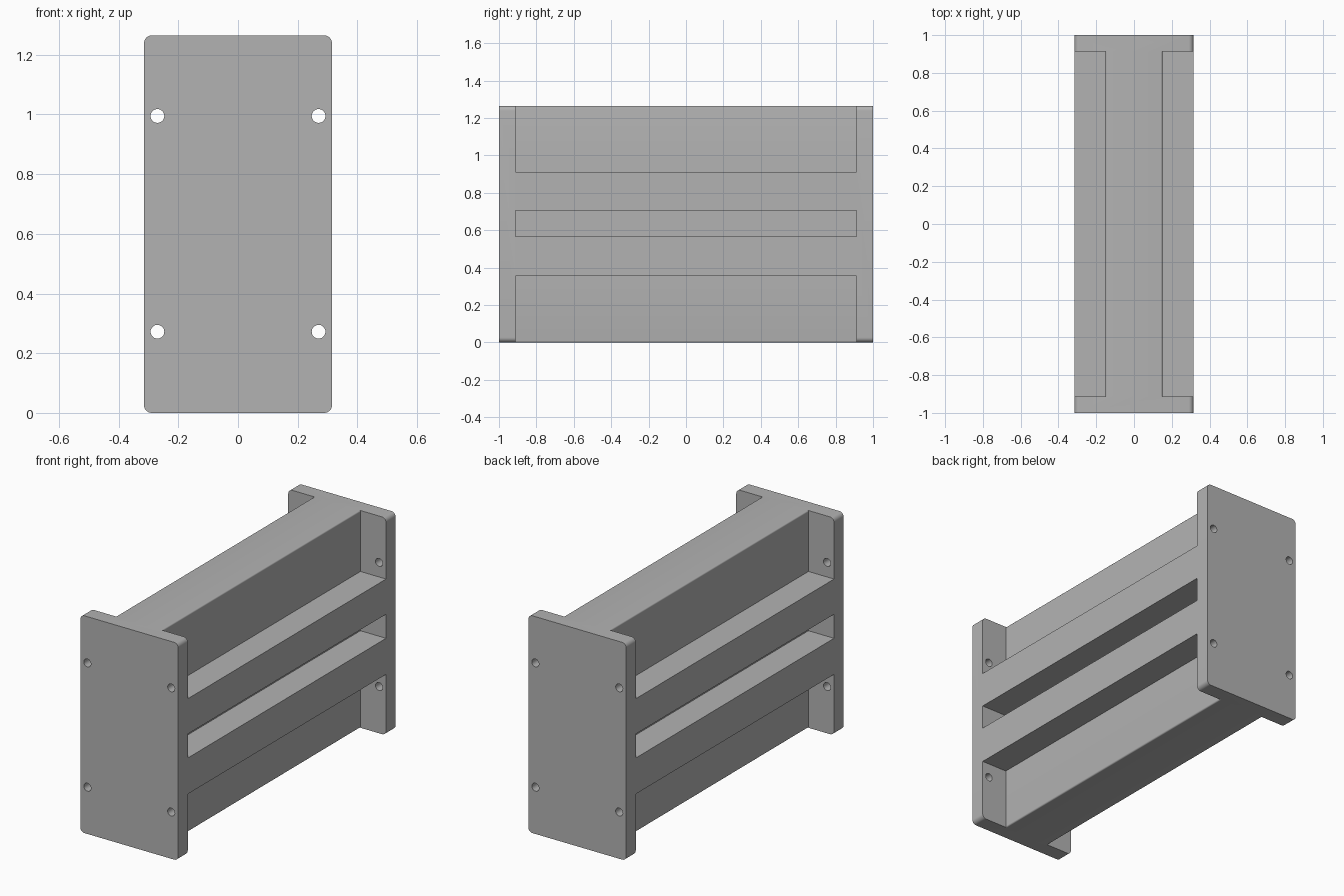
import bpy
from math import sin, cos, pi

default = bpy.data.objects.get("Cube")
if default:
    bpy.data.objects.remove(default, do_unlink=True)

HALF_W, HEIGHT, HALF_L = 0.315, 1.265, 1.0
CORE, POCKET_L = 0.15, 0.912           # half width of the web, half length of pockets
LOW_RAIL, HIGH_RAIL = (0.36, 0.565), (0.705, 0.91)
CORNER, EASE = 0.026, 0.008            # radii of outer corners and web edges

grey = bpy.data.materials.new("mid grey")
grey.use_nodes = True
colour = (0.45, 0.45, 0.45, 1)
grey.diffuse_color = colour
grey.node_tree.nodes["Principled BSDF"].inputs["Base Color"].default_value = colour


def arc(cx, cz, r, start, end, steps=8):
    angles = [start + (end - start) * i / steps for i in range(steps + 1)]
    return [(cx + r * cos(a), cz + r * sin(a)) for a in angles]


def extrude(name, profile, half_length):
    """Solid with an x-z outline running along y."""
    n = len(profile)
    verts = [(x, y, z) for y in (-half_length, half_length) for x, z in profile]
    faces = [(i, (i + 1) % n, (i + 1) % n + n, i + n) for i in range(n)]
    faces += [tuple(reversed(range(n))), tuple(range(n, 2 * n))]
    mesh = bpy.data.meshes.new(name)
    mesh.from_pydata(verts, [], faces)
    obj = bpy.data.objects.new(name, mesh)
    bpy.context.collection.objects.link(obj)
    bpy.context.view_layer.objects.active = obj
    bpy.ops.object.select_all(action='DESELECT')
    obj.select_set(True)
    bpy.ops.object.mode_set(mode='EDIT')
    bpy.ops.mesh.select_all(action='SELECT')
    bpy.ops.mesh.normals_make_consistent(inside=False)
    bpy.ops.object.mode_set(mode='OBJECT')
    mesh.materials.append(grey)
    return obj


# Block with rounded long edges
outline = []
for i, (sx, top) in enumerate([(1, True), (-1, True), (-1, False), (1, False)]):
    cz = HEIGHT - CORNER if top else CORNER
    outline += arc(sx * (HALF_W - CORNER), cz, CORNER, i * pi / 2, (i + 1) * pi / 2)
body = extrude("spool_frame", outline, HALF_L)

# Side pockets: upper and lower recess with an eased web edge, and the middle slot
upper = [(0.5, HIGH_RAIL[1]), (CORE, HIGH_RAIL[1])]
upper += arc(CORE - EASE, HEIGHT - EASE, EASE, 0, pi / 2, 5)
upper += [(CORE - EASE, HEIGHT + 0.1), (0.5, HEIGHT + 0.1)]
lower = [(x, HEIGHT - z) for x, z in upper]
slot = [(CORE, LOW_RAIL[1]), (0.5, LOW_RAIL[1]), (0.5, HIGH_RAIL[0]), (CORE, HIGH_RAIL[0])]
cutters = []
for side in (1, -1):
    for shape in (upper, lower, slot):
        cutters.append(extrude("pocket_cutter", [(side * x, z) for x, z in shape], POCKET_L))

# Screw holes through both end plates
for x in (-0.27, 0.27):
    for z in (0.272, 0.995):
        for y in (-1, 1):
            hole = extrude("hole_cutter", arc(x, z, 0.023, 0, 2 * pi, 32)[:-1], 0.07)
            hole.location.y = y * 0.96
            cutters.append(hole)

bpy.context.view_layer.update()
bpy.ops.object.select_all(action='DESELECT')
bpy.context.view_layer.objects.active = body
body.select_set(True)
for cutter in cutters:
    cutter.hide_render = True
    cut = body.modifiers.new("cut", 'BOOLEAN')
    cut.operation = 'DIFFERENCE'
    cut.solver = 'EXACT'
    cut.object = cutter
    bpy.ops.object.modifier_apply(modifier=cut.name)
for cutter in cutters:
    bpy.data.objects.remove(cutter, do_unlink=True)
bpy.ops.object.shade_smooth_by_angle(angle=pi / 6)
